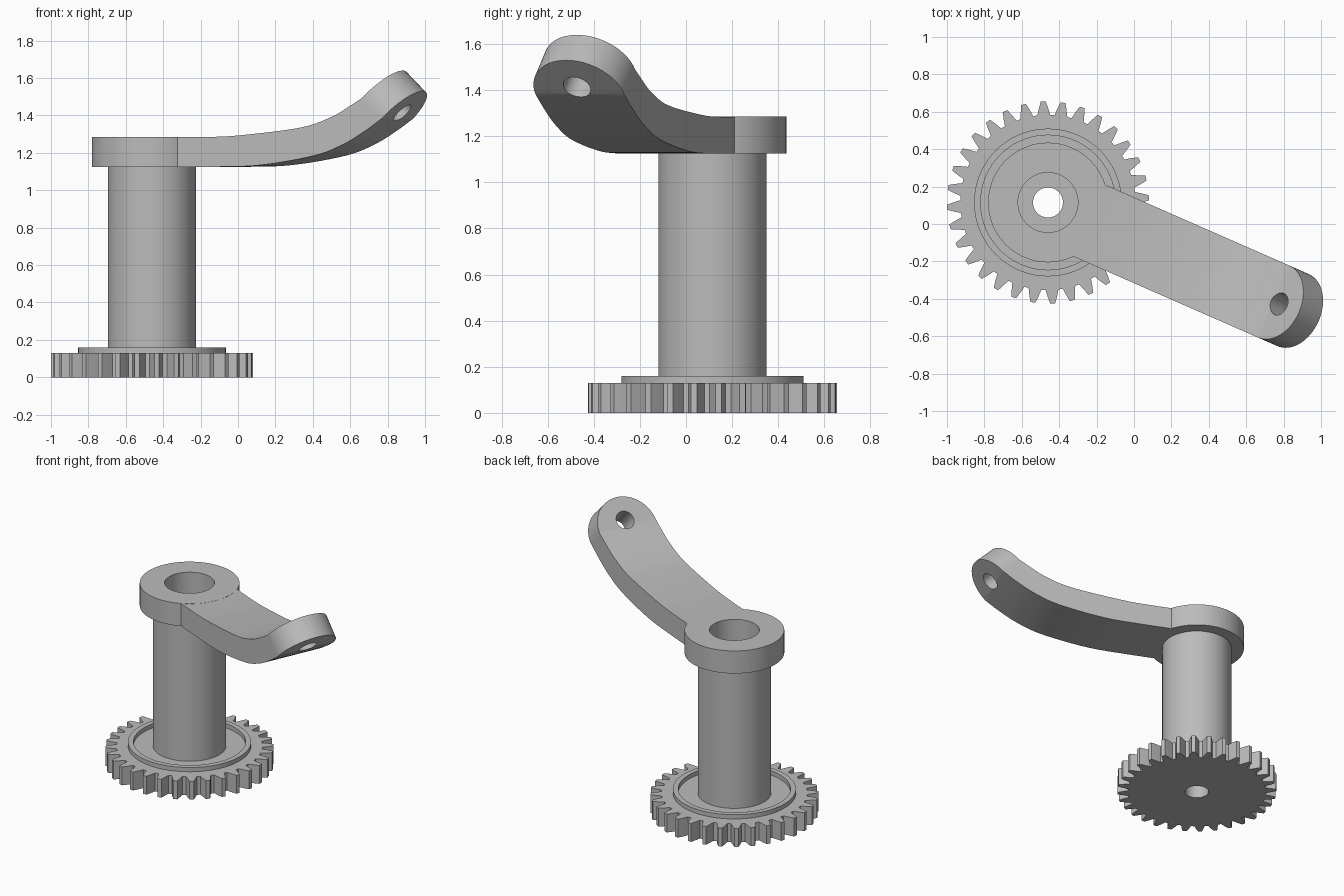
import bpy, bmesh
from math import sin, cos, pi, radians, sqrt
from mathutils import Vector, Matrix

cube = bpy.data.objects.get("Cube")
if cube:
    bpy.data.objects.remove(cube)

AXIS = Vector((-0.46, 0.115, 0))
ARM_TURN = Matrix.Translation(AXIS) @ Matrix.Rotation(radians(-23.7), 4, "Z")
HALF_WIDTH = 0.21
BORE = 0.16
HEAD_LOW, HEAD_TOP = 1.125, 1.285

metal = bpy.data.materials.new("grey metal")
metal.use_nodes = True
metal.diffuse_color = (0.5, 0.5, 0.5, 1)
metal.node_tree.nodes["Principled BSDF"].inputs["Base Color"].default_value = (0.5, 0.5, 0.5, 1)


def finish(name, bm, matrix):
    """Turn a bmesh into a named object with smooth sides and sharp edges."""
    bmesh.ops.remove_doubles(bm, verts=bm.verts, dist=1e-5)
    bmesh.ops.recalc_face_normals(bm, faces=bm.faces)
    bm.transform(matrix)
    mesh = bpy.data.meshes.new(name)
    bm.to_mesh(mesh)
    bm.free()
    mesh.materials.append(metal)
    obj = bpy.data.objects.new(name, mesh)
    bpy.context.collection.objects.link(obj)
    return obj


def smooth(obj):
    bpy.ops.object.select_all(action="DESELECT")
    obj.select_set(True)
    bpy.context.view_layer.objects.active = obj
    bpy.ops.object.shade_smooth_by_angle(angle=radians(30))


def skin(rings, close_rings=False):
    """Join equal loops of points with quads; cap the ends unless closed."""
    bm = bmesh.new()
    loops = [[bm.verts.new(p) for p in ring] for ring in rings]
    pairs = list(zip(loops, loops[1:]))
    if close_rings:
        pairs.append((loops[-1], loops[0]))
    for a, b in pairs:
        for i in range(len(a)):
            j = (i + 1) % len(a)
            bm.faces.new((a[i], a[j], b[j], b[i]))
    if not close_rings:
        bm.faces.new(loops[0])
        bm.faces.new(loops[-1])
    return bm


def circle(r, z, n=72):
    return [(r * cos(2 * pi * i / n), r * sin(2 * pi * i / n), z) for i in range(n)]


def tube(name, inner, outer, low, high):
    rings = [circle(inner, low), circle(outer, low), circle(outer, high), circle(inner, high)]
    obj = finish(name, skin(rings, True), Matrix.Translation(AXIS))
    smooth(obj)
    return obj


def rod(name, r, low, high, matrix):
    return finish(name, skin([circle(r, low), circle(r, high)]), matrix)


def combine(obj, other, operation):
    """Apply a boolean and discard the helper."""
    mod = obj.modifiers.new(operation, "BOOLEAN")
    mod.object, mod.operation, mod.solver = other, operation, "EXACT"
    bpy.context.view_layer.update()
    graph = bpy.context.evaluated_depsgraph_get()
    mesh = bpy.data.meshes.new_from_object(obj.evaluated_get(graph))
    obj.modifiers.clear()
    obj.data = mesh
    bpy.data.objects.remove(other)


def spline(points, steps=6):
    """Smooth curve through the points."""
    pts = [Vector(p) for p in points]
    pts = [2 * pts[0] - pts[1]] + pts + [2 * pts[-1] - pts[-2]]
    out = []
    for a, b, c, d in zip(pts, pts[1:], pts[2:], pts[3:]):
        for k in range(steps):
            t = k / steps
            out.append(0.5 * (2 * b + (c - a) * t + (2 * a - 5 * b + 4 * c - d) * t * t
                              + (3 * b - a - 3 * c + d) * t ** 3))
    return out + [pts[-2]]


# Gear wheel with a centre hole
TEETH = 32
TOOTH = [(-4.2, 0.4685), (-2.8, 0.505), (-1.4, 0.54), (1.4, 0.54), (2.8, 0.505), (4.2, 0.4685)]
outline = [(radians(2.7 + offset + 360 * t / TEETH), r) for t in range(TEETH) for offset, r in TOOTH]


def gear_ring(z, radius=None):
    return [((radius or r) * cos(a), (radius or r) * sin(a), z) for a, r in outline]


gear = finish("gear_wheel", skin([gear_ring(0, 0.08), gear_ring(0), gear_ring(0.13),
                                  gear_ring(0.13, 0.08)], True), Matrix.Translation(AXIS))
smooth(gear)

# Raised collar on the gear and the hollow column
tube("gear_collar", 0.36, 0.395, 0.13, 0.16)
tube("column", BORE, 0.235, 0.13, HEAD_LOW)

# Curved arm: upper and lower side profiles, then a rounded tip
upper = spline([(0.1, HEAD_TOP), (0.42, HEAD_TOP), (0.62, 1.295), (0.96, 1.335),
                (1.14, 1.392), (1.25, 1.452), (1.317, 1.492)])
lower = spline([(0.1, HEAD_LOW), (0.42, HEAD_LOW), (0.72, 1.134), (1.04, 1.185),
                (1.21, 1.246), (1.33, 1.313), (1.432, 1.382)])
stations = [(a, b, HALF_WIDTH) for a, b in zip(upper, lower)]
tip_up, tip_low = Vector((1.465, 1.64)), Vector((1.58, 1.53))
for k in range(1, 17):
    t = sin(pi / 2 * k / 16)
    stations.append((upper[-1].lerp(tip_up, t), lower[-1].lerp(tip_low, t),
                     max(HALF_WIDTH * sqrt(max(0, 1 - t * t)), 0.002)))
sections = [[(a.x, -w, a.y), (a.x, w, a.y), (b.x, w, b.y), (b.x, -w, b.y)] for a, b, w in stations]
arm = finish("crank_arm", skin(sections), ARM_TURN)

# Round head joined to the arm, then bored out
combine(arm, rod("head", 0.32, HEAD_LOW, HEAD_TOP, Matrix.Translation(AXIS)), "UNION")
combine(arm, rod("bore_cutter", BORE, 1, 1.5, Matrix.Translation(AXIS)), "DIFFERENCE")

# Pin hole square through the tip
hole = ARM_TURN @ Matrix.Translation((1.4, 0, 1.475)) @ Matrix.Rotation(radians(-45), 4, "Y")
combine(arm, rod("pin_cutter", 0.062, -0.2, 0.2, hole), "DIFFERENCE")
smooth(arm)
